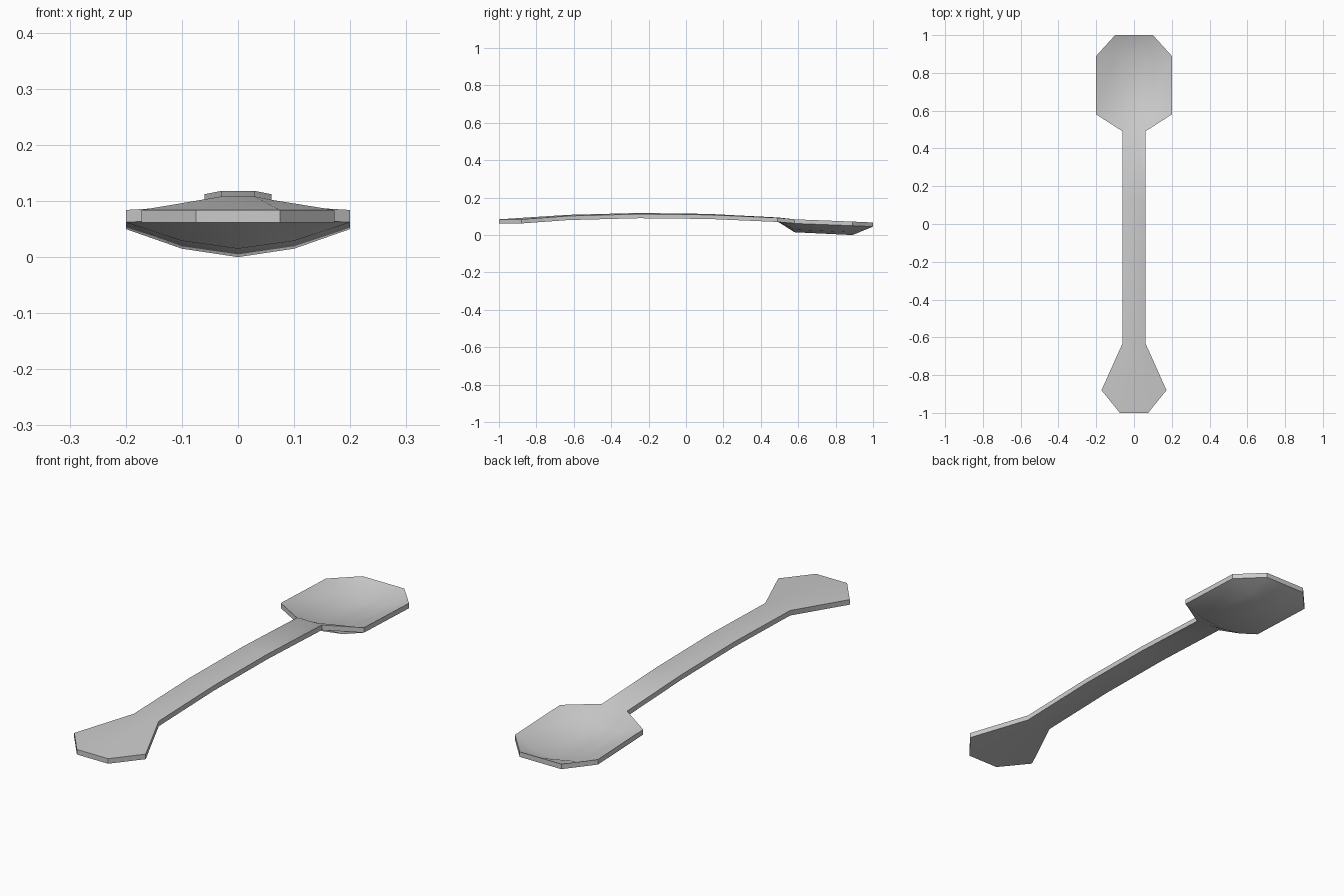
import bpy, bmesh

if "Cube" in bpy.data.objects:
    bpy.data.objects.remove(bpy.data.objects["Cube"])

THICK = 0.022

# Half-profile of each cross row: (x, y, top z) for centre, inner and edge columns
rows = [
    [(0, -1.0, 0.084), (0.075, -1.0, 0.084), (0.172, -0.88, 0.084)],   # flared handle end
    [(0, -0.63, 0.108), (0.03, -0.63, 0.108), (0.06, -0.63, 0.102)],   # handle
    [(0, -0.25, 0.118), (0.03, -0.25, 0.118), (0.06, -0.25, 0.112)],
    [(0, 0.12, 0.113), (0.03, 0.12, 0.113), (0.06, 0.12, 0.108)],
    [(0, 0.49, 0.094), (0.03, 0.49, 0.094), (0.06, 0.49, 0.092)],      # neck
    [(0, 0.58, 0.037), (0.10, 0.58, 0.051), (0.20, 0.58, 0.084)],      # bowl
    [(0, 0.89, 0.022), (0.10, 0.89, 0.037), (0.20, 0.89, 0.072)],
    [(0, 1.0, 0.067), (0.10, 1.0, 0.067), (0.10, 1.0, 0.067)],         # bowl tip
]

# Top surface, mirrored across x
bm = bmesh.new()
grid = []
for centre, inner, edge in rows:
    left = [(-x, y, z) for x, y, z in (edge, inner)]
    grid.append([bm.verts.new(p) for p in left + [centre, inner, edge]])
for a, b in zip(grid, grid[1:]):
    for i in range(4):
        bm.faces.new((a[i], a[i + 1], b[i + 1], b[i]))
bmesh.ops.remove_doubles(bm, verts=bm.verts, dist=1e-4)

# Drop a copy straight down to give the even thickness
ext = bmesh.ops.extrude_face_region(bm, geom=bm.faces[:], use_keep_orig=True)
low = [g for g in ext["geom"] if isinstance(g, bmesh.types.BMVert)]
bmesh.ops.translate(bm, verts=low, vec=(0, 0, -THICK))
bmesh.ops.recalc_face_normals(bm, faces=bm.faces[:])

mesh = bpy.data.meshes.new("spoon")
bm.to_mesh(mesh)
bm.free()
spoon = bpy.data.objects.new("spoon", mesh)
bpy.context.collection.objects.link(spoon)
bpy.context.view_layer.objects.active = spoon
spoon.select_set(True)
bpy.ops.object.shade_smooth_by_angle(angle=0.6)
